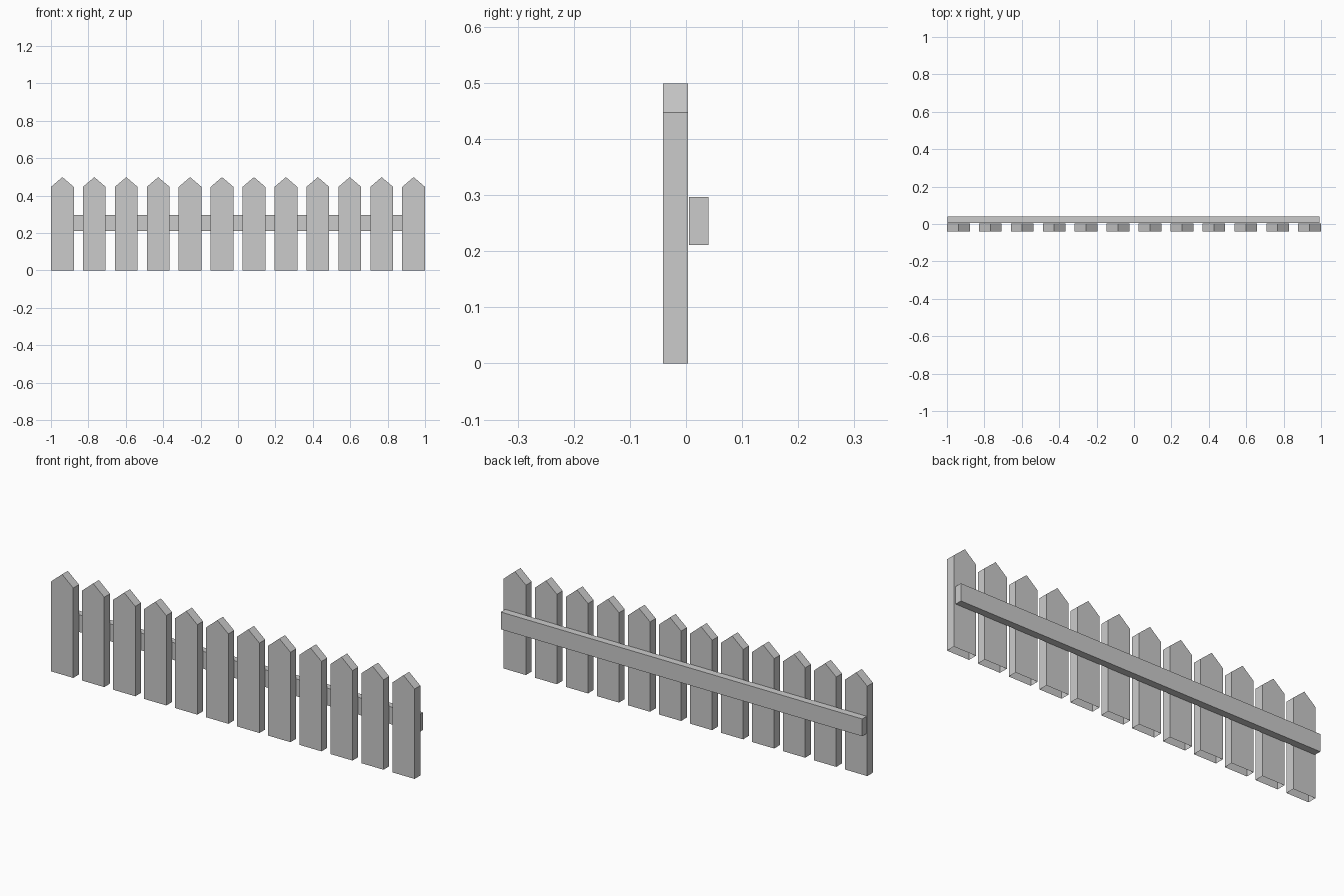
import bpy, bmesh

if "Cube" in bpy.data.objects:
    bpy.data.objects.remove(bpy.data.objects["Cube"])

COUNT, WIDTH = 12, 0.122
FRONT, BACK = -0.041, 0.004
SHOULDER, TIP = 0.447, 0.499


def make_object(name, bm):
    bmesh.ops.recalc_face_normals(bm, faces=bm.faces)
    mesh = bpy.data.meshes.new(name)
    bm.to_mesh(mesh)
    bm.free()
    obj = bpy.data.objects.new(name, mesh)
    bpy.context.collection.objects.link(obj)
    return obj


# Pointed picket: pentagon profile extruded in depth, open at the ground
h = WIDTH / 2
profile = [(-h, 0), (h, 0), (h, SHOULDER), (0, TIP), (-h, SHOULDER)]
bm = bmesh.new()
face = bm.faces.new([bm.verts.new((x, FRONT, z)) for x, z in profile])
ext = bmesh.ops.extrude_face_region(bm, geom=[face], use_keep_orig=True)
moved = [g for g in ext["geom"] if isinstance(g, bmesh.types.BMVert)]
bmesh.ops.translate(bm, verts=moved, vec=(0, BACK - FRONT, 0))
bottom = [f for f in bm.faces if all(v.co.z < 1e-5 for v in f.verts)]
bmesh.ops.delete(bm, geom=bottom, context="FACES_ONLY")
first = make_object("picket_1", bm)

# Row of pickets sharing one mesh
pitch = (2 - WIDTH) / (COUNT - 1)
for i in range(COUNT):
    picket = first if i == 0 else first.copy()
    picket.name = f"picket_{i + 1}"
    picket.location.x = -1 + h + i * pitch
    if i:
        bpy.context.collection.objects.link(picket)

# Horizontal rail behind the pickets
lo, hi = (-0.997, 0.005, 0.211), (0.991, 0.04, 0.297)
bm = bmesh.new()
bmesh.ops.create_cube(bm, size=1)
for v in bm.verts:
    v.co = [a if c < 0 else b for c, a, b in zip(v.co, lo, hi)]
make_object("rail", bm)
